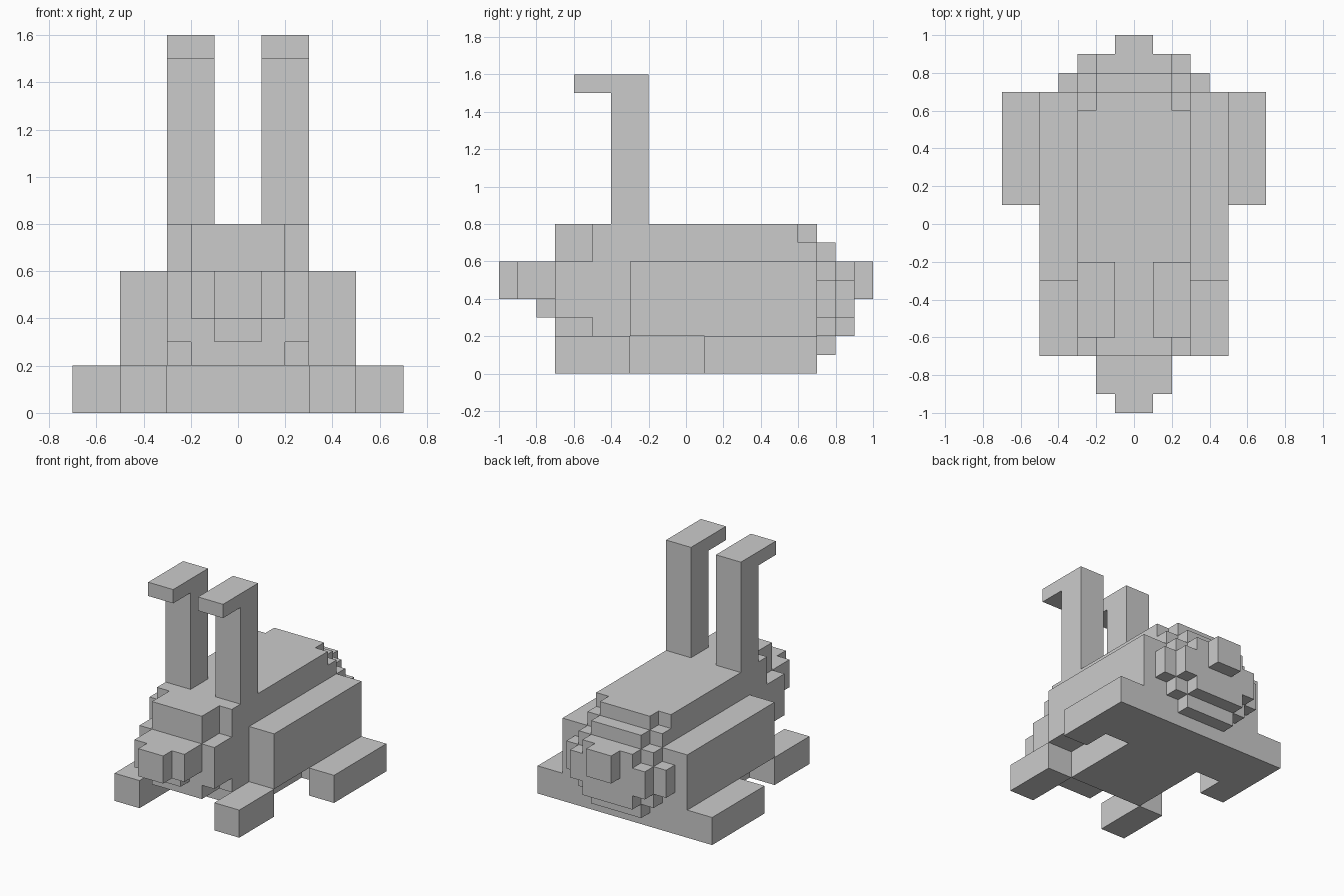
import bpy, bmesh
from mathutils import Vector

if "Cube" in bpy.data.objects:
    bpy.data.objects.remove(bpy.data.objects["Cube"])

U = 0.1  # block size; all box limits below are in blocks


def part(name, *boxes, flip=False):
    """Clean outer skin around a union of blocks (x0, x1, y0, y1, z0, z1)."""
    cells = {(x, y, z) for a, b, c, d, e, f in boxes
             for x in range(a, b) for y in range(c, d) for z in range(e, f)}
    bm = bmesh.new()
    verts = {}

    def vert(p):
        p = (round(p[0]), round(p[1]), round(p[2]))
        if p not in verts:
            q = Vector(p) * U
            if flip:
                q.x = -q.x
            verts[p] = bm.verts.new(q)
        return verts[p]

    for cell in cells:
        for axis in range(3):
            for sign in (-1, 1):
                near = list(cell)
                near[axis] += sign
                if tuple(near) in cells:
                    continue
                i, j = (axis + 1) % 3, (axis + 2) % 3
                loop = []
                for s, t in ((0, 0), (1, 0), (1, 1), (0, 1)):
                    p = list(cell)
                    p[axis] += sign > 0
                    p[i] += s
                    p[j] += t
                    loop.append(vert(p))
                bm.faces.new(loop if (sign > 0) != flip else loop[::-1])
    bmesh.ops.dissolve_limit(bm, angle_limit=0.01, verts=bm.verts[:], edges=bm.edges[:])
    mesh = bpy.data.meshes.new(name)
    bm.to_mesh(mesh)
    bm.free()
    obj = bpy.data.objects.new(name, mesh)
    bpy.context.collection.objects.link(obj)


# Body with stepped corners on the head and rump
part("body",
     (-3, 3, -5, 6, 2, 8),
     (-3, 3, -7, -5, 3, 6),
     (-2, 2, -7, -5, 2, 8),
     (-3, 3, 6, 7, 2, 7),
     (-2, 2, 6, 7, 7, 8))

# Belly slab and wider rear base
part("belly_base", (-3, 3, -3, 7, 0, 2), (-5, 5, 3, 7, 0, 2))

# Face
part("snout", (-2, 2, -9, -7, 4, 6))
part("nose", (-1, 1, -10, -9, 4, 6))
part("chin", (-1, 1, -8, -7, 3, 4))

# Round stepped rump and tail
part("rump",
     (-4, 4, 7, 8, 3, 5), (-3, 3, 7, 8, 2, 6), (-2, 2, 7, 8, 1, 7),
     (-3, 3, 8, 9, 3, 5), (-2, 2, 8, 9, 2, 6))
part("tail", (-1, 1, 9, 10, 4, 6))

# Paired ears and legs
for side, flip in (("right", False), ("left", True)):
    part(side + "_ear", (1, 3, -4, -2, 8, 16), (1, 3, -6, -2, 15, 16), flip=flip)
    part(side + "_haunch", (3, 5, -3, 7, 2, 6), flip=flip)
    part(side + "_front_foot", (3, 5, -7, -3, 0, 2), flip=flip)
    part(side + "_back_foot", (5, 7, 1, 7, 0, 2), flip=flip)
